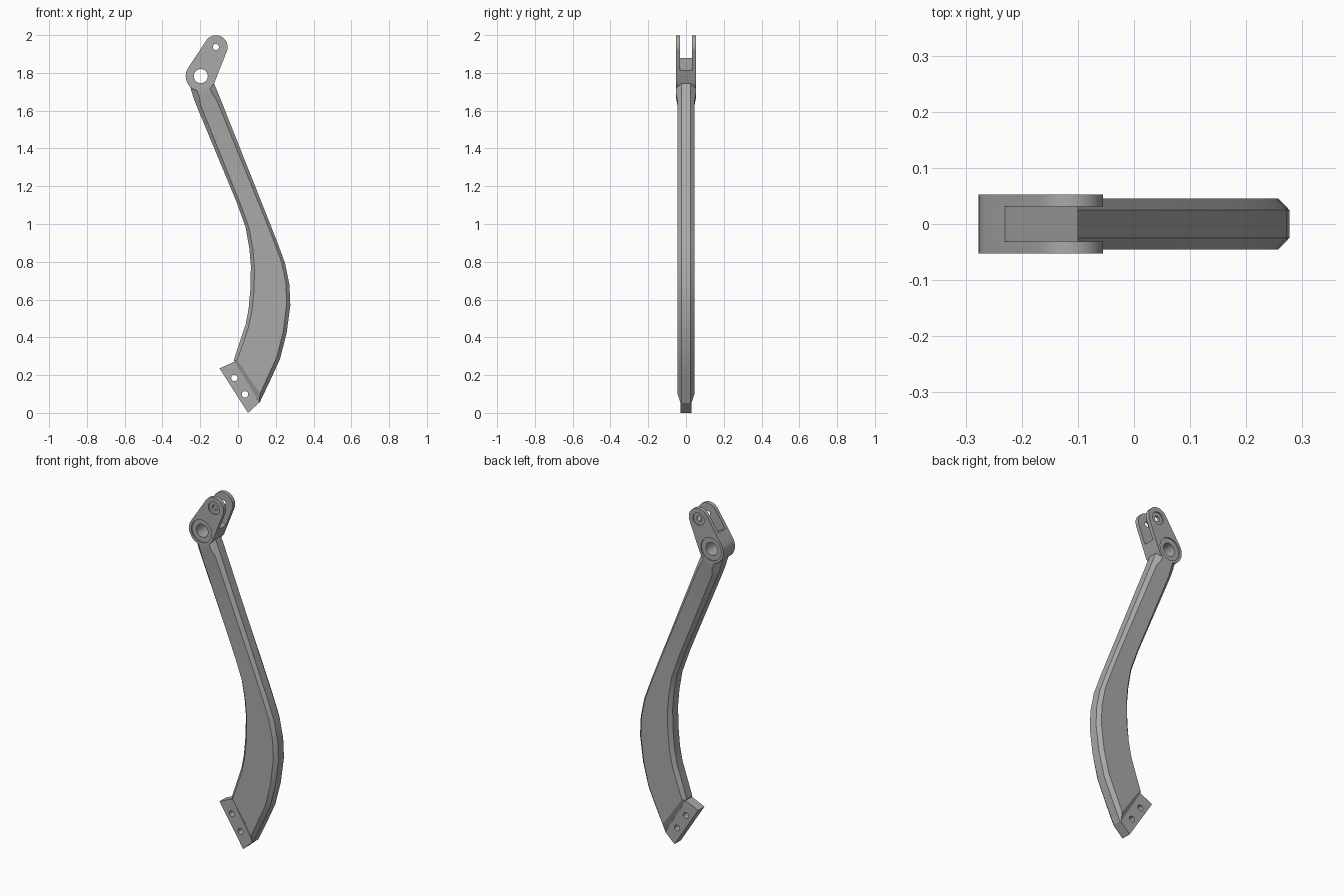
import bpy, bmesh, math
from mathutils import Vector
from mathutils.geometry import convex_hull_2d

cube = bpy.data.objects.get("Cube")
if cube:
    bpy.data.objects.remove(cube, do_unlink=True)

grey = bpy.data.materials.new("plain grey")
grey.use_nodes = True
colour = (0.4, 0.4, 0.4, 1)
grey.diffuse_color = colour
grey.node_tree.nodes["Principled BSDF"].inputs["Base Color"].default_value = colour


def loft(name, rings):
    """Skin a closed solid through rings of equal point count."""
    bm = bmesh.new()
    loops = [[bm.verts.new(p) for p in ring] for ring in rings]
    n = len(loops[0])
    for a, b in zip(loops, loops[1:]):
        for i in range(n):
            j = (i + 1) % n
            bm.faces.new((a[i], a[j], b[j], b[i]))
    bm.faces.new(loops[0])
    bm.faces.new(loops[-1])
    bmesh.ops.recalc_face_normals(bm, faces=bm.faces)
    mesh = bpy.data.meshes.new(name)
    bm.to_mesh(mesh)
    bm.free()
    mesh.materials.append(grey)
    obj = bpy.data.objects.new(name, mesh)
    bpy.context.collection.objects.link(obj)
    return obj


def prism(name, outline, y0, y1):
    return loft(name, [[(x, y, z) for x, z in outline] for y in (y0, y1)])


def circle(c, r, n=48):
    return [(c[0] + r * math.cos(math.tau * i / n),
             c[1] + r * math.sin(math.tau * i / n)) for i in range(n)]


def activate(obj):
    bpy.ops.object.select_all(action='DESELECT')
    obj.select_set(True)
    bpy.context.view_layer.objects.active = obj


def cut(obj, outline, y0=-0.2, y1=0.2):
    """Subtract a prism from the part."""
    cutter = prism("cutter", outline, y0, y1)
    cutter.hide_render = True
    mod = obj.modifiers.new("cut", 'BOOLEAN')
    mod.operation, mod.solver, mod.object = 'DIFFERENCE', 'EXACT', cutter
    activate(obj)
    bpy.ops.object.modifier_apply(modifier=mod.name)
    bpy.data.objects.remove(cutter, do_unlink=True)


def finish(obj):
    activate(obj)
    bpy.ops.object.shade_smooth_by_angle(angle=math.radians(30))


EYE, PIN = Vector((-0.197, 1.783)), Vector((-0.117, 1.937))
HEAD = 0.053

# Forked head: rounded link around the large eye and the small pin
points = circle(EYE, 0.08) + circle(PIN, 0.062)
hull = [points[i] for i in convex_hull_2d([Vector(p) for p in points])]
head = prism("forked_head", hull, -HEAD, HEAD)

# Slot between the two prongs, square to the link axis
up = (PIN - EYE).normalized()
side = Vector((up.y, -up.x))
floor = EYE + up * 0.07
slot = [floor + side * s + up * h for s, h in
        ((-0.2, 0), (0.2, 0), (0.2, 0.3), (-0.2, 0.3))]
cut(head, slot, -0.031, 0.031)

# Bores with shallow counterbores on both faces
for centre, ring, bore in ((EYE, 0.065, 0.037), (PIN, 0.036, 0.016)):
    cut(head, circle(centre, bore))
    for s in (-1, 1):
        y0, y1 = sorted((s * (HEAD - 0.007), s * 0.1))
        cut(head, circle(centre, ring), y0, y1)
finish(head)

# Curved arm: inner edge, outer edge, half thickness, chamfer width
T, C = 0.045, 0.021
stations = [
    ((-0.022, 0.278), (0.114, 0.053), 0.030, 0.005),
    ((-0.017, 0.297), (0.129, 0.085), T, C),
    ((0.004, 0.36), (0.179, 0.19), T, C),
    ((0.04, 0.466), (0.222, 0.285), T, C),
    ((0.056, 0.55), (0.257, 0.42), T, C),
    ((0.066, 0.66), (0.277, 0.57), T, C),
    ((0.068, 0.78), (0.272, 0.68), T, C),
    ((0.06, 0.87), (0.25, 0.79), T, C),
    ((0.04, 0.984), (0.204, 0.915), T, C),
    ((-0.008, 1.117), (0.15, 1.051), T, C),
    ((-0.217, 1.62), (-0.092, 1.66), T, C),
    ((-0.233, 1.66), (-0.108, 1.70), HEAD, 0.03),
    ((-0.262, 1.755), (-0.14, 1.775), HEAD, 0.03),
]


def section(inner, outer, t, c):
    a, b = Vector(inner), Vector(outer)
    d = (b - a).normalized() * c
    e = 0.025
    ring = [(a, -e), (a + d, -t), (b - d, -t), (b, -e),
            (b, e), (b - d, t), (a + d, t), (a, e)]
    return [(p.x, y, p.y) for p, y in ring]


arm = loft("curved_arm", [section(*s) for s in stations])
cut(arm, circle(EYE, 0.076))
finish(arm)

# Flat mounting tab with two bolt holes
tab = prism("mounting_tab", [(-0.098, 0.236), (-0.012, 0.274),
                             (0.112, 0.054), (0.053, 0)], -0.029, 0.029)
for centre in ((-0.019, 0.185), (0.037, 0.098)):
    cut(tab, circle(centre, 0.017, 24))
finish(tab)
